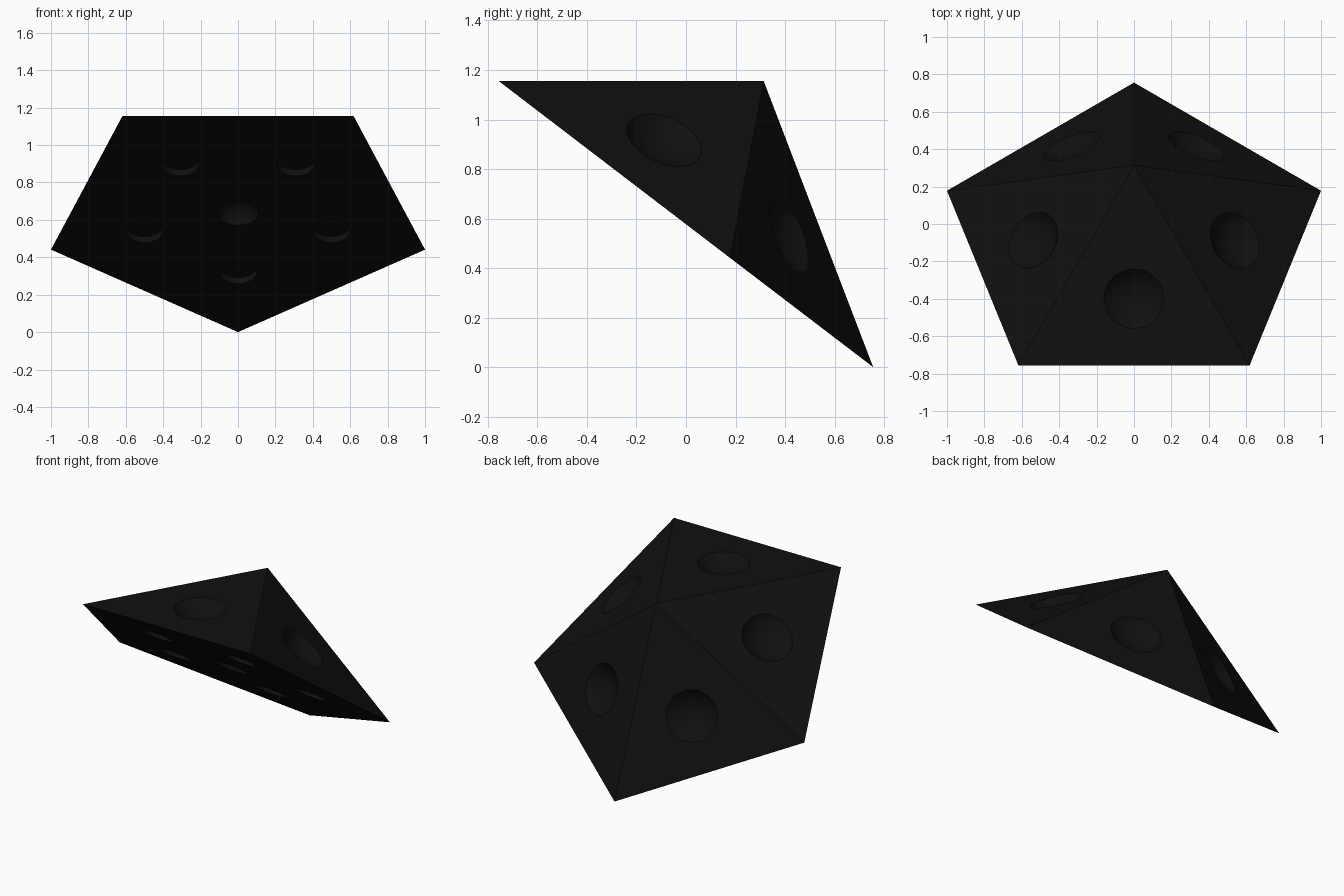
import bpy, bmesh, math
from mathutils import Vector, Matrix

if "Cube" in bpy.data.objects:
    bpy.data.objects.remove(bpy.data.objects["Cube"])

black = bpy.data.materials.new("black plastic")
black.diffuse_color = (0.005, 0.005, 0.005, 1)
black.use_nodes = True
black.node_tree.nodes["Principled BSDF"].inputs["Base Color"].default_value = black.diffuse_color

# Pentagonal pyramid: five equilateral faces on a tilted flat base
rim = [Vector(p) for p in ((-0.618, -0.756, 1.155), (0.618, -0.756, 1.155),
                           (1, 0.178, 0.441), (0, 0.756, 0), (-1, 0.178, 0.441))]
apex = Vector((0, 0.314, 1.155))
centre = sum(rim, Vector()) / 5
axis = (apex - centre).normalized()

bm = bmesh.new()
vs = [bm.verts.new(p) for p in rim]
top = bm.verts.new(apex)
for i in range(5):
    bm.faces.new((vs[i], vs[(i + 1) % 5], top))
bm.faces.new(vs[::-1])
bmesh.ops.recalc_face_normals(bm, faces=bm.faces)
mesh = bpy.data.meshes.new("pyramid_tile")
bm.to_mesh(mesh)
bm.free()
tile = bpy.data.objects.new("pyramid_tile", mesh)
bpy.context.collection.objects.link(tile)
mesh.materials.append(black)

# Cutters: shallow round bowls and round sockets
cut = bmesh.new()


def bowl(p, n, r, depth):
    big = (r * r + depth * depth) / (2 * depth)
    m = Matrix.Translation(p + n * (big - depth)) @ n.to_track_quat('Z', 'Y').to_matrix().to_4x4()
    bmesh.ops.create_uvsphere(cut, u_segments=40, v_segments=32, radius=big, matrix=m)


def socket(p, n, r, depth):
    m = Matrix.Translation(p) @ n.to_track_quat('Z', 'Y').to_matrix().to_4x4()
    bmesh.ops.create_cone(cut, cap_ends=True, segments=32, radius1=r, radius2=r,
                          depth=2 * depth, matrix=m)


# Dimple in the middle of every sloping face, sockets around the base
for i in range(5):
    a, b = rim[i], rim[(i + 1) % 5]
    n = (b - a).cross(apex - a).normalized()
    if n.dot(axis) < 0:
        n = -n
    bowl((a + b + apex) / 3, n, 0.16, 0.07)
    socket(centre.lerp(a, 0.5), -axis, 0.10, 0.04)
bowl(centre, -axis, 0.11, 0.08)

cmesh = bpy.data.meshes.new("dimple_cutter")
cut.to_mesh(cmesh)
cut.free()
cmesh.materials.append(black)
cutter = bpy.data.objects.new("dimple_cutter", cmesh)
bpy.context.collection.objects.link(cutter)
cutter.hide_render = True

mod = tile.modifiers.new("dimples", 'BOOLEAN')
mod.operation = 'DIFFERENCE'
mod.solver = 'EXACT'
mod.object = cutter
bpy.context.view_layer.objects.active = tile
tile.select_set(True)
bpy.ops.object.modifier_apply(modifier=mod.name)
bpy.data.objects.remove(cutter)
bpy.ops.object.shade_smooth_by_angle(angle=math.radians(20))
